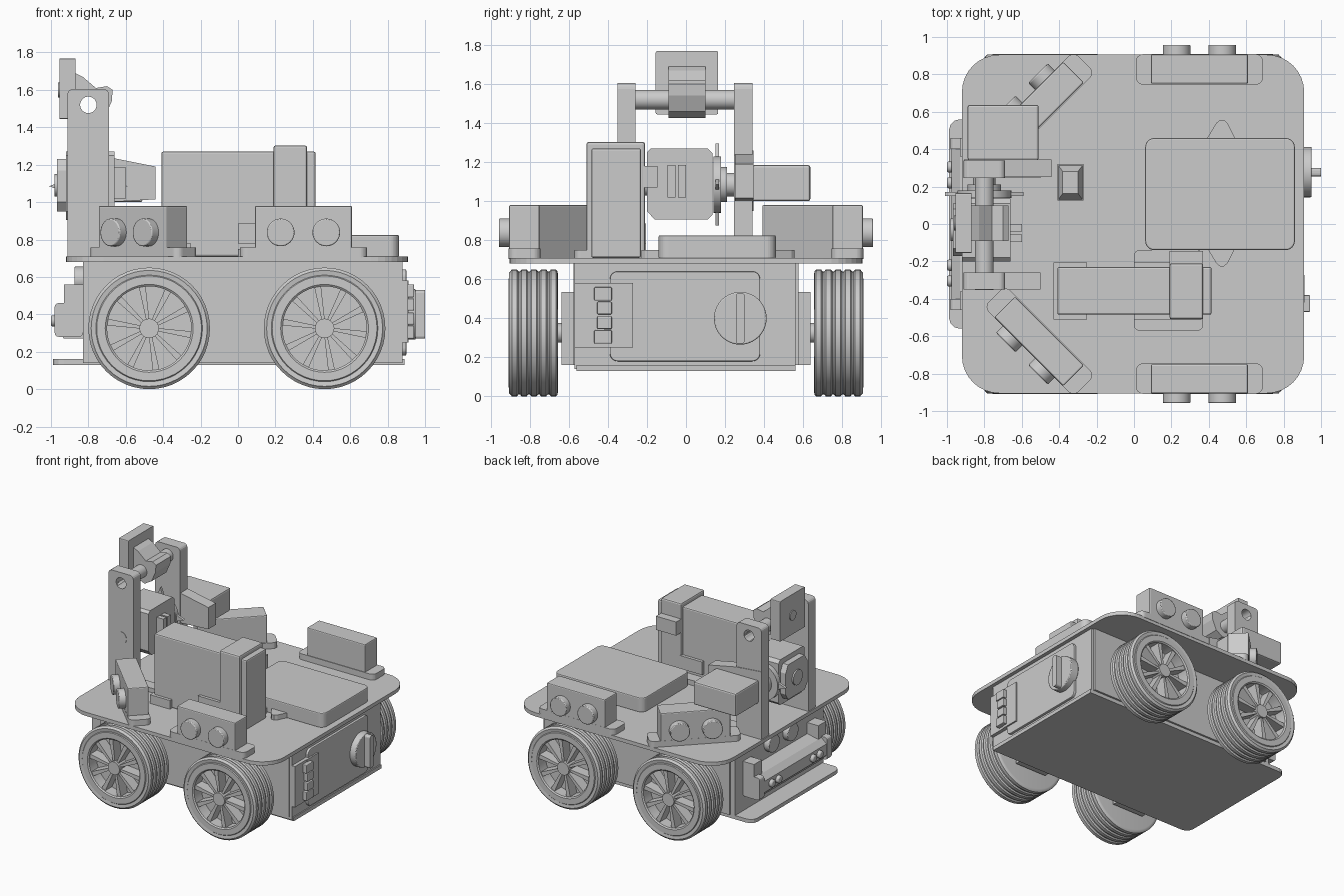
import bpy, bmesh, math
from mathutils import Matrix, Vector

if "Cube" in bpy.data.objects:
    bpy.data.objects.remove(bpy.data.objects["Cube"])

MAP = {'z': lambda u, v, w: (u, v, w), 'y': lambda u, v, w: (u, w, v), 'x': lambda u, v, w: (w, u, v)}


def finish(name, bm, smooth=False, bevel=0, mat=None):
    bmesh.ops.recalc_face_normals(bm, faces=bm.faces)
    me = bpy.data.meshes.new(name)
    bm.to_mesh(me)
    bm.free()
    ob = bpy.data.objects.new(name, me)
    bpy.context.collection.objects.link(ob)
    if mat:
        ob.matrix_world = mat
    if bevel:
        m = ob.modifiers.new("bevel", 'BEVEL')
        m.width, m.segments = bevel, 2
    if smooth:
        bpy.context.view_layer.objects.active = ob
        bpy.ops.object.select_all(action='DESELECT')
        ob.select_set(True)
        bpy.ops.object.shade_smooth_by_angle(angle=math.radians(35))
    return ob


def prism(name, pts, axis, a, b, **kw):
    """Extrude a 2D profile along an axis from a to b."""
    bm = bmesh.new()
    lo = [bm.verts.new(MAP[axis](u, v, a)) for u, v in pts]
    hi = [bm.verts.new(MAP[axis](u, v, b)) for u, v in pts]
    bm.faces.new(lo)
    bm.faces.new(hi)
    n = len(pts)
    for i in range(n):
        bm.faces.new((lo[i], lo[(i + 1) % n], hi[(i + 1) % n], hi[i]))
    return finish(name, bm, **kw)


def box(name, x0, x1, y0, y1, z0, z1, **kw):
    return prism(name, [(x0, y0), (x1, y0), (x1, y1), (x0, y1)], 'z', z0, z1, **kw)


def rrect(u0, u1, v0, v1, r, n=8):
    pts = []
    for k, (cu, cv) in enumerate([(u1 - r, v1 - r), (u0 + r, v1 - r), (u0 + r, v0 + r), (u1 - r, v0 + r)]):
        for i in range(n + 1):
            t = math.pi / 2 * (k + i / n)
            pts.append((cu + r * math.cos(t), cv + r * math.sin(t)))
    return pts


def cyl(name, u, v, r, axis, a, b, n=32, **kw):
    pts = [(u + r * math.cos(2 * math.pi * i / n), v + r * math.sin(2 * math.pi * i / n)) for i in range(n)]
    return prism(name, pts, axis, a, b, smooth=True, **kw)


def lathe(name, prof, n=48, mat=None):
    """Revolve (radius, y) points around the y axis."""
    bm = bmesh.new()
    vs = [bm.verts.new((r, y, 0)) for r, y in prof]
    es = [bm.edges.new((vs[i], vs[i + 1])) for i in range(len(vs) - 1)]
    bmesh.ops.spin(bm, geom=vs + es, cent=(0, 0, 0), axis=(0, 1, 0), angle=2 * math.pi, steps=n)
    bmesh.ops.remove_doubles(bm, verts=bm.verts, dist=1e-5)
    return finish(name, bm, smooth=True, mat=mat)


# Chassis
box("body", -0.83, 0.88, -0.57, 0.56, 0.14, 0.69)
for s in (-1, 1):
    box("side_panel", -0.79, 0.86, min(s * .55, s * .575), max(s * .55, s * .575), 0.16, 0.68)
prism("top_deck", rrect(-0.92, 0.91, -0.905, 0.905, 0.2), 'z', 0.68, 0.71)
base = [(0.89, 0.56), (-0.93, 0.56)] + [(-0.93 - .06 * math.sin(t), 0.5 + .06 * math.cos(t)) for t in (.5, 1, 1.57)]
prism("bottom_plate", base + [(x, -y) for x, y in reversed(base)], 'z', 0.13, 0.16)

# Wheels: grooved tyre, recessed rim, spokes, hub, motor
tread = []
for i in range(5):
    y = 0.008 + i * 0.05
    tread += [(0.315, y), (0.325, y + .008), (0.325, y + .034), (0.315, y + .042)]
tyre = [(0, 0.1), (0.225, 0.1), (0.225, 0.008), (0.235, 0), (0.28, 0), (0.285, 0.006), (0.31, 0.002)]
tyre += tread + [(0.3, 0.252), (0, 0.252)]
for x in (-0.475, 0.463):
    for s in (-1, 1):
        m = Matrix.Translation((x, s * 0.908, 0.325)) @ Matrix.Rotation(0 if s < 0 else math.pi, 4, 'Z')
        lathe("tyre", tyre, mat=m)
        cyl("hub", 0, 0, 0.052, 'y', 0.0, 0.11, mat=m)
        for i in range(10):
            spoke = [(0.04, -0.008), (0.04, 0.008), (0.23, 0.018), (0.23, -0.018)]
            prism("spoke", spoke, 'y', 0.015, 0.11, mat=m @ Matrix.Rotation(i * math.pi / 5 + .15, 4, 'Y'))
        cyl("axle", 0, 0, 0.05, 'y', 0.24, 0.3, mat=m)
        box("wheel_motor", -0.14, 0.14, 0.27, 0.36, -0.165, 0.21, mat=m)

# Distance sensors, two at the sides and two at angled corners
for x, y, deg in ((0.35, -0.825, 0), (0.35, 0.825, 180), (-0.505, -0.625, -45), (-0.505, 0.625, -135)):
    m = Matrix.Translation((x, y, 0)) @ Matrix.Rotation(math.radians(deg), 4, 'Z')
    prism("sensor_foot", rrect(-0.34, 0.34, -0.083, 0.08, 0.04), 'z', 0.705, 0.758, mat=m)
    box("sensor_case", -0.26, 0.26, -0.082, 0.075, 0.71, 0.98, bevel=0.008, mat=m)
    for dx in (-0.122, 0.122):
        cyl("sensor_eye", dx, 0.838, 0.074, 'y', -0.133, -0.05, bevel=0.006, mat=m)

# Computer case with mounting tabs
prism("computer_case", rrect(0.06, 0.86, -0.14, 0.46, 0.05), 'z', 0.705, 0.825, bevel=0.008)
for y0, s in ((0.44, 1), (-0.11, -1)):
    tab = [(0.38, y0), (0.44, y0 + s * .1), (0.46, y0 + s * .117), (0.48, y0 + s * .117), (0.5, y0 + s * .1), (0.55, y0)]
    prism("case_tab", tab, 'z', 0.705, 0.75)

# Battery with strap and cradle
box("battery", -0.41, 0.415, -0.485, -0.23, 0.71, 1.27, bevel=0.01)
box("battery_strap", 0.19, 0.37, -0.51, -0.21, 0.71, 1.303, bevel=0.012)
box("strap_side", 0.19, 0.37, -0.22, -0.145, 1.07, 1.18)
prism("cradle_foot", rrect(0.0, 0.37, -0.57, -0.14, 0.03), 'z', 0.705, 0.75)
for y0, y1 in ((-0.51, -0.47), (-0.24, -0.205)):
    box("cradle_lip", -0.43, -0.25, y0, y1, 0.705, 0.78)
    box("cradle_clip", 0.0, 0.2, y0, y1, 0.78, 0.885)
box("cradle_end", -0.43, -0.4, -0.51, -0.205, 0.705, 0.78)

# Small tapered switch on the deck
box("switch_base", -0.41, -0.27, 0.125, 0.32, 0.705, 0.74)
bm = bmesh.new()
bmesh.ops.create_cone(bm, cap_ends=True, segments=4, radius1=0.707, radius2=0.45, depth=1)
bmesh.ops.rotate(bm, verts=bm.verts, matrix=Matrix.Rotation(math.pi / 4, 3, 'Z'))
bmesh.ops.scale(bm, verts=bm.verts, vec=(0.13, 0.185, 0.06))
bmesh.ops.translate(bm, verts=bm.verts, vec=(-0.34, 0.222, 0.768))
finish("switch", bm)

# Camera gantry: two posts, feet, hollow rod
holed = []
for name, y0, y1 in (("right_post", -0.35, -0.258), ("left_post", 0.245, 0.34)):
    holed.append(prism(name, rrect(-0.912, -0.69, 0.7, 1.605, 0.03, 4), 'y', y0, y1))
    box("post_foot", -0.912, -0.5, y0, y1, 0.705, 0.745)
mount = [(-0.91, 1.26), (-0.69, 1.24), (-0.44, 1.19), (-0.44, 1.015), (-0.69, 1.0), (-0.91, 0.95)]
prism("servo_mount", mount, 'y', 0.25, 0.345)
box("servo", -0.89, -0.51, 0.34, 0.637, 1.0, 1.185, bevel=0.012)
holed.append(cyl("tilt_rod", -0.8, 1.52, 0.05, 'y', -0.34, 0.335))

# Upper camera plate and clamp
prism("upper_camera", rrect(-0.155, 0.165, 1.445, 1.768, 0.006, 2), 'x', -0.955, -0.87)
cyl("upper_lens", 0.005, 1.6, 0.04, 'x', -0.962, -0.9)
clamp = [(-0.87, 1.69), (-0.83, 1.67), (-0.76, 1.61), (-0.7, 1.62), (-0.67, 1.6), (-0.675, 1.54),
         (-0.71, 1.46), (-0.77, 1.425), (-0.87, 1.46)]
holed.append(prism("camera_clamp", clamp, 'y', -0.09, 0.1))
cut = cyl("rod_hole_cutter", -0.8, 1.52, 0.044, 'y', -0.6, 0.6)
cut.hide_render = True
for ob in holed:
    md = ob.modifiers.new("hole", 'BOOLEAN')
    md.operation, md.object, md.solver = 'DIFFERENCE', cut, 'EXACT'
    bpy.context.view_layer.objects.active = ob
    bpy.ops.object.modifier_apply(modifier=md.name)
bpy.data.objects.remove(cut)

# Lower camera, octagonal head with lens, fins and servo horn
head = [(-0.18, 1.27), (0.11, 1.27), (0.135, 1.245), (0.135, 0.93), (0.11, 0.905), (-0.16, 0.905), (-0.2, 0.95), (-0.2, 1.25)]
prism("lower_camera", head, 'x', -0.92, -0.66)
prism("camera_face", [(-0.13, 1.23), (0.08, 1.23), (0.11, 1.17), (0.11, 1.0), (0.08, 0.95), (-0.13, 0.95), (-0.17, 1.0), (-0.17, 1.17)], 'x', -0.968, -0.9)
cyl("lower_lens", -0.03, 1.09, 0.06, 'x', -0.98, -0.9)
for y in (-0.075, -0.02):
    box("camera_fin", -0.67, -0.6, y - .02, y + .02, 1.02, 1.185)
for r, y0, y1 in ((0.145, 0.14, 0.18), (0.09, 0.17, 0.21), (0.06, 0.2, 0.26)):
    cyl("servo_horn", -0.8, 1.085, r, 'y', y0, y1)
for a in range(4):
    m = Matrix.Translation((-0.8, 0.16, 1.085)) @ Matrix.Rotation(a * math.pi / 2, 4, 'Y')
    prism("horn_arm", [(0.05, -0.06), (0.21, 0), (0.05, 0.06)], 'y', -0.01, 0.01, mat=m)
cyl("pivot", -0.8, 1.08, 0.05, 'y', -0.353, -0.19)

# Nose: eyes, lamp bar with small lights and end brackets
for y in (-0.12, 0.12):
    cyl("nose_eye", y, 0.585, 0.07, 'x', -0.875, -0.8, bevel=0.006)
bar = [(-0.83, 0.47), (-0.93, 0.45), (-0.975, 0.41), (-0.975, 0.32), (-0.93, 0.27), (-0.83, 0.27)]
prism("lamp_bar", bar, 'y', -0.42, 0.42)
for s in (-1, 1):
    prism("bar_bracket", rrect(-0.98, -0.83, 0.28, 0.46, 0.02, 3), 'y', s * 0.46, s * 0.4)
    box("bracket_top", -0.93, -0.83, min(s * .46, s * .36), max(s * .46, s * .36), 0.44, 0.56)
    for y in (0.22, 0.305):
        cyl("small_light", s * y, 0.365, 0.03, 'x', -1.0, -0.95, n=20, bevel=0.01)

# Rear door with knob and hinge
prism("rear_door", rrect(-0.39, 0.38, 0.18, 0.64, 0.04), 'x', 0.86, 0.9, bevel=0.006)
cyl("door_knob", 0.278, 0.4, 0.135, 'x', 0.88, 0.95, n=40, bevel=0.006)
prism("knob_grip", rrect(0.255, 0.3, 0.27, 0.53, 0.015, 3), 'x', 0.94, 1.0)
box("hinge_plate_door", 0.88, 0.912, -0.42, -0.272, 0.25, 0.58)
box("hinge_plate_body", 0.87, 0.908, -0.57, -0.42, 0.25, 0.58)
for z0, z1, y0 in ((0.27, 0.34, -0.47), (0.345, 0.41, -0.455), (0.42, 0.485, -0.455), (0.49, 0.56, -0.47)):
    box("hinge_knuckle", 0.89, 0.942, y0, -0.38, z0, z1, bevel=0.006)
